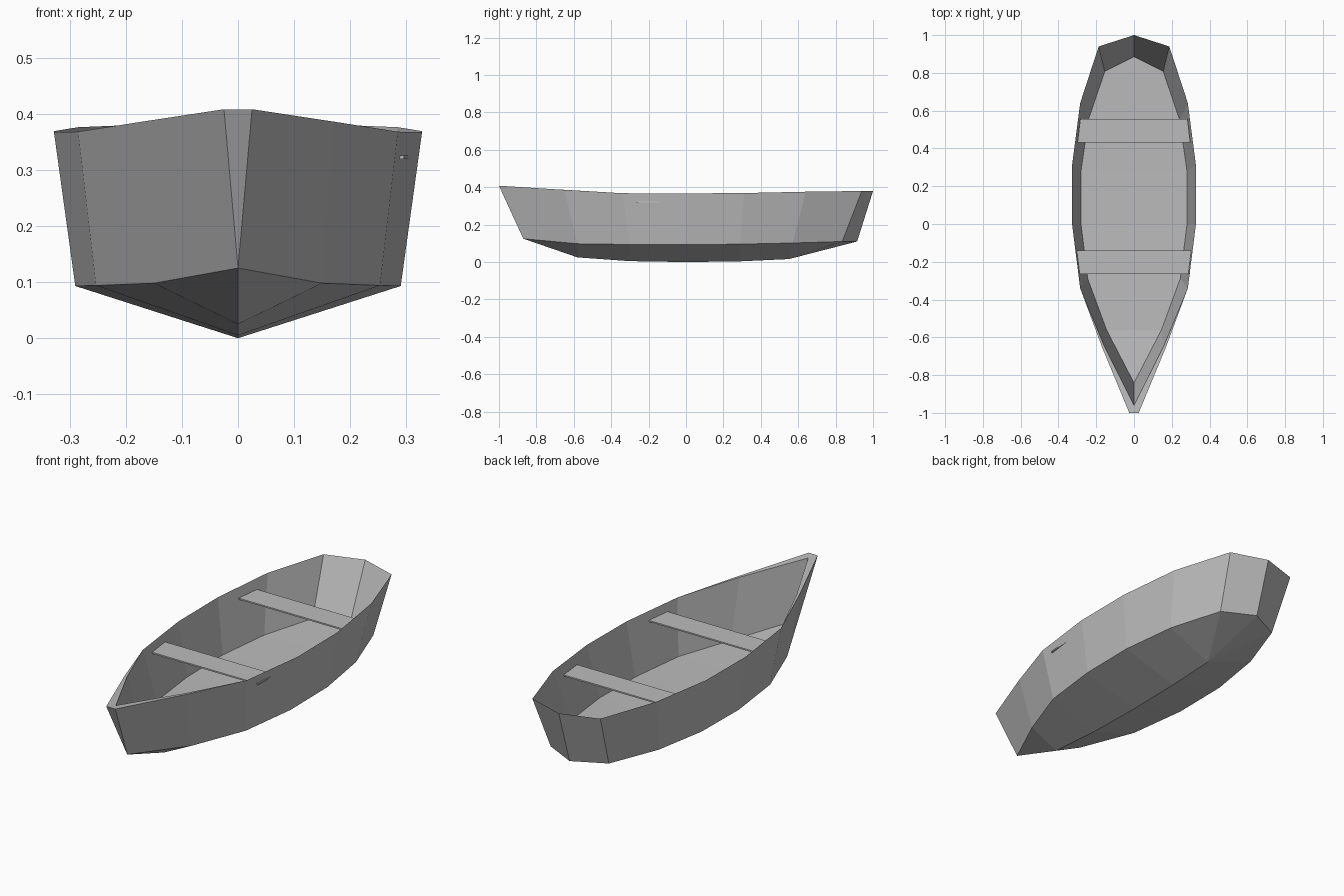
import bpy
import bmesh

cube = bpy.data.objects.get("Cube")
if cube:
    bpy.data.objects.remove(cube, do_unlink=True)

# Single flat grey
grey = bpy.data.materials.new("boat grey")
grey.use_nodes = True
colour = (0.5, 0.5, 0.5, 1)
grey.diffuse_color = colour
grey.node_tree.nodes["Principled BSDF"].inputs["Base Color"].default_value = colour


def make_object(name, bm):
    mesh = bpy.data.meshes.new(name)
    bm.to_mesh(mesh)
    bm.free()
    mesh.materials.append(grey)
    obj = bpy.data.objects.new(name, mesh)
    bpy.context.collection.objects.link(obj)
    return obj


# Hull stations from bow to stern: gunwale point, chine point, keel (y, z)
stations = [
    ((0, -1, .408), (0, -.87, .125), (-.87, .125)),
    ((.025, -1, .408), (0, -.87, .125), (-.87, .125)),
    ((.17, -.65, .386), (.15, -.58, .098), (-.58, .025)),
    ((.285, -.34, .368), (.253, -.3, .094), (-.3, .005)),
    ((.328, 0, .367), (.29, 0, .093), (0, 0)),
    ((.328, .31, .369), (.29, .29, .096), (.29, .004)),
    ((.285, .64, .376), (.25, .57, .102), (.55, .016)),
    ((.187, .94, .38), (.16, .835, .11), (.55, .016)),
    ((0, 1, .38), (0, .915, .11), (.915, .11)),
]
# Inner rim points where the bow rim has width
bow_rim = [(0, -.96, .404), (0, -.96, .404), (.158, -.645, .386)]
INSET, FLOOR_LIFT = .967, .01


def section(i):
    """One half section, from floor centre over the rim to the keel."""
    gunwale, chine, keel = stations[i]
    rim = bow_rim[i] if i < len(bow_rim) else gunwale
    floor = (chine[0] * INSET, chine[1] * INSET, chine[2] + FLOOR_LIFT)
    return [(0, floor[1], floor[2]), floor, rim, gunwale, chine, (0, *keel)]


# Hull half skin, mirrored across the centre line
bm = bmesh.new()
verts = {}


def vert(co):
    if co not in verts:
        verts[co] = bm.verts.new(co)
    return verts[co]


rows = [section(i) for i in range(len(stations))]
for a, b in zip(rows, rows[1:]):
    for k in range(len(a) - 1):
        corners = list(dict.fromkeys((a[k], a[k + 1], b[k + 1], b[k])))
        if len(corners) > 2:
            bm.faces.new([vert(c) for c in corners])
hull = make_object("hull", bm)
mirror = hull.modifiers.new("mirror", "MIRROR")
mirror.use_clip = True
mirror.merge_threshold = .0005


# Plank seats, tapered to follow the sides
def seat(name, outline, top=.326, thickness=.007):
    bm = bmesh.new()
    base = bm.faces.new([bm.verts.new((x, y, top - thickness)) for x, y in outline])
    lifted = bmesh.ops.extrude_face_region(bm, geom=[base])["geom"]
    for v in lifted:
        if isinstance(v, bmesh.types.BMVert):
            v.co.z = top
    bmesh.ops.recalc_face_normals(bm, faces=bm.faces)
    make_object(name, bm)


seat("front_seat", [(-.287, -.265), (.296, -.265), (.304, -.14), (-.303, -.14)])
seat("rear_seat", [(-.299, .432), (.298, .432), (.283, .556), (-.284, .556)])
